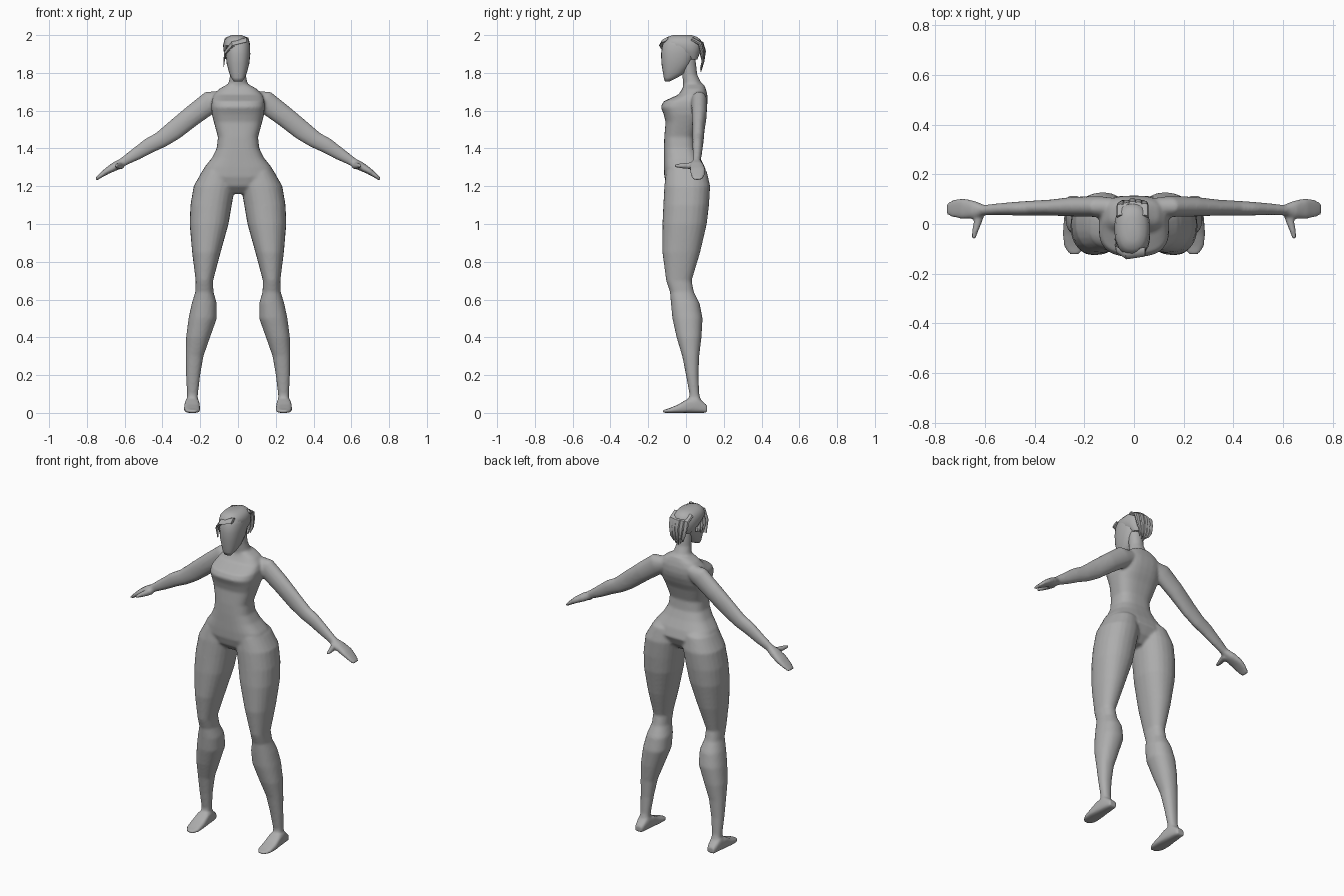
import bpy, bmesh, math
from mathutils import Vector

if "Cube" in bpy.data.objects:
    bpy.data.objects.remove(bpy.data.objects["Cube"], do_unlink=True)

grey = bpy.data.materials.new("plain grey")
grey.use_nodes = True
grey_value = (.42, .42, .42, 1)
grey.diffuse_color = grey_value
grey.node_tree.nodes["Principled BSDF"].inputs["Base Color"].default_value = grey_value


def loft(bm, rings, power=1, sides=20):
    """Skin closed rings given as (centre, first half axis, second half axis)."""
    def bend(value):
        return math.copysign(abs(value) ** power, value)
    loops = []
    for centre, across, along in rings:
        angles = [math.tau * i / sides for i in range(sides)]
        loops.append([bm.verts.new(Vector(centre) + Vector(across) * bend(math.cos(a))
                                   + Vector(along) * bend(math.sin(a))) for a in angles])
    for low, high in zip(loops, loops[1:]):
        for i in range(sides):
            j = (i + 1) % sides
            bm.faces.new((low[i], low[j], high[j], high[i]))
    bm.faces.new(loops[0])
    bm.faces.new(loops[-1])


def level(z, left, right, front, back, side=1):
    """Horizontal ring from its four extents."""
    return ((side * (left + right) / 2, (front + back) / 2, z),
            ((right - left) / 2, 0, 0), (0, (back - front) / 2, 0))


def slope(x, y, z, thick, wide, side):
    """Ring square to the sloping arm."""
    return ((side * x, y, z), (side * thick * .55, 0, thick * .83), (0, wide, 0))


def finish(name, bm):
    bmesh.ops.recalc_face_normals(bm, faces=bm.faces)
    mesh = bpy.data.meshes.new(name)
    bm.to_mesh(mesh)
    bm.free()
    mesh.materials.append(grey)
    obj = bpy.data.objects.new(name, mesh)
    bpy.context.collection.objects.link(obj)
    for face in mesh.polygons:
        face.use_smooth = True
    return obj


def fuse(obj, voxel, rounds):
    """Merge the overlapping parts into one smooth skin."""
    remesh = obj.modifiers.new("fuse", "REMESH")
    remesh.mode = "VOXEL"
    remesh.voxel_size = voxel
    remesh.use_smooth_shade = True
    smooth = obj.modifiers.new("soften", "SMOOTH")
    smooth.factor = .5
    smooth.iterations = rounds


# Torso: height, half width, front, back
torso = [
    (1.16, .05, -.06, .05), (1.2, .15, -.1, .09), (1.25, .2, -.115, .115),
    (1.3, .178, -.117, .1), (1.35, .138, -.117, .075), (1.4, .113, -.117, .055),
    (1.46, .106, -.115, .05), (1.54, .128, -.108, .075), (1.58, .138, -.118, .095),
    (1.62, .142, -.134, .11), (1.65, .14, -.118, .115), (1.685, .128, -.04, .113),
    (1.715, .1, -.02, .105), (1.74, .055, -.01, .095)]
body = bmesh.new()
loft(body, [level(z, -w, w, f, b) for z, w, f, b in torso], .72, 32)

# Neck
neck = [(1.68, .07, -.02, .1), (1.74, .052, -.015, .085),
        (1.79, .042, -.02, .06), (1.88, .042, -.03, .05)]
loft(body, [level(z, -w, w, f, b) for z, w, f, b in neck])

# Legs: height, inner, outer, front, back
leg = [
    (1.34, .05, .125, -.08, .05), (1.28, .02, .19, -.105, .11), (1.2, .015, .235, -.115, .128),
    (1.1, .033, .252, -.12, .122), (1, .05, .256, -.125, .11), (.85, .092, .243, -.125, .075),
    (.7, .132, .224, -.105, .03), (.64, .13, .226, -.085, .042), (.58, .112, .245, -.08, .072),
    (.5, .112, .262, -.072, .088), (.4, .148, .275, -.05, .082), (.3, .183, .277, -.02, .07),
    (.2, .2, .275, 0, .066), (.1, .212, .27, .018, .07), (.03, .215, .27, .01, .09)]
# Feet: depth, height, inner, outer
foot = [(-.125, .014, .22, .26), (-.09, .024, .2, .282), (-.04, .045, .2, .287),
        (.01, .075, .203, .283), (.06, .085, .208, .278), (.112, .04, .218, .268)]
# Arms: x, y, z, thickness, width
arm = [(.08, .07, 1.67, .04, .035), (.14, .07, 1.65, .06, .042), (.24, .07, 1.575, .056, .04),
       (.34, .066, 1.495, .053, .032), (.41, .064, 1.445, .045, .03), (.47, .062, 1.415, .042, .028),
       (.54, .06, 1.37, .034, .024), (.62, .055, 1.322, .022, .02)]
hand = [(.6, .055, 1.332, .022, .02), (.645, .058, 1.308, .024, .036),
        (.69, .062, 1.283, .018, .042), (.725, .062, 1.258, .012, .037), (.752, .06, 1.236, .008, .026)]
thumb = [(.62, .045, .02), (.63, .005, .017), (.64, -.03, .013), (.647, -.06, .009)]

for side in (1, -1):
    loft(body, [level(*ring, side) for ring in leg], .9, 24)
    loft(body, [((side * (a + b) / 2, y, h / 2), ((b - a) / 2, 0, 0), (0, 0, h / 2))
                for y, h, a, b in foot], .6)
    loft(body, [slope(*ring, side) for ring in arm])
    loft(body, [slope(*ring, side) for ring in hand], .8)
    loft(body, [((side * x, y, 1.308), (r, 0, 0), (0, 0, r)) for x, y, r in thumb])
fuse(finish("body", body), .008, 4)

# Head with a pointed chin and a flat sloping jaw
head = bmesh.new()
skull = [(1.755, .022, -.112, -.085), (1.775, .036, -.118, -.045), (1.8, .047, -.122, -.005),
         (1.85, .06, -.13, .03), (1.9, .065, -.132, .05), (1.945, .064, -.126, .052),
         (1.975, .054, -.11, .046), (1.992, .034, -.085, .03)]
loft(head, [level(z, -w, w, f, b) for z, w, f, b in skull], .85, 24)
finish("head", head)

# Hair cap, leaning to the right
hair = bmesh.new()
cap = [(1.87, .04, .01, .06), (1.91, .067, -.06, .075), (1.945, .071, -.125, .085),
       (1.972, .065, -.118, .08), (1.99, .05, -.1, .06), (2, .025, -.07, .03)]
loft(hair, [level(z, -w - .008, w - .006, f, b) for z, w, f, b in cap], .85, 24)


def lock(points, width, thick, flat):
    """Tapering strand, broad along the given direction."""
    broad = Vector(flat).normalized()
    rings = []
    for i, point in enumerate(points):
        near, far = Vector(points[max(i - 1, 0)]), Vector(points[min(i + 1, len(points) - 1)])
        taper = 1 - .75 * (i / (len(points) - 1)) ** 2
        normal = (far - near).cross(broad).normalized()
        rings.append((point, broad * width * taper, normal * thick * taper))
    loft(hair, rings, 1, 8)


# Fringe swept down to the right temple
for step in range(5):
    drop, back = .022 * step, .024 * step
    lock([(.045 - .02 * step, -.112 + back / 2, 1.975), (-.03, -.125 + back / 2, 1.955 - drop / 3),
          (-.068, -.105 + back, 1.91 - drop / 3), (-.076, -.085 + back, 1.835 + drop / 2)],
         .022, .008, (0, 1, .6))

# Loose strands hanging behind the head
for step in range(-2, 3):
    x = .024 * step - .006
    lock([(x, .03, 1.98), (x, .085 - abs(x) / 4, 1.955), (x, .098 - abs(x) / 3, 1.915),
          (x * .8, .09, 1.86), (x * .6, .078, 1.805 + abs(x) / 2)], .017, .012, (1, 0, 0))
hair_object = finish("hair", hair)
bpy.context.view_layer.objects.active = hair_object
hair_object.select_set(True)
bpy.ops.object.shade_smooth_by_angle(angle=math.radians(40))
